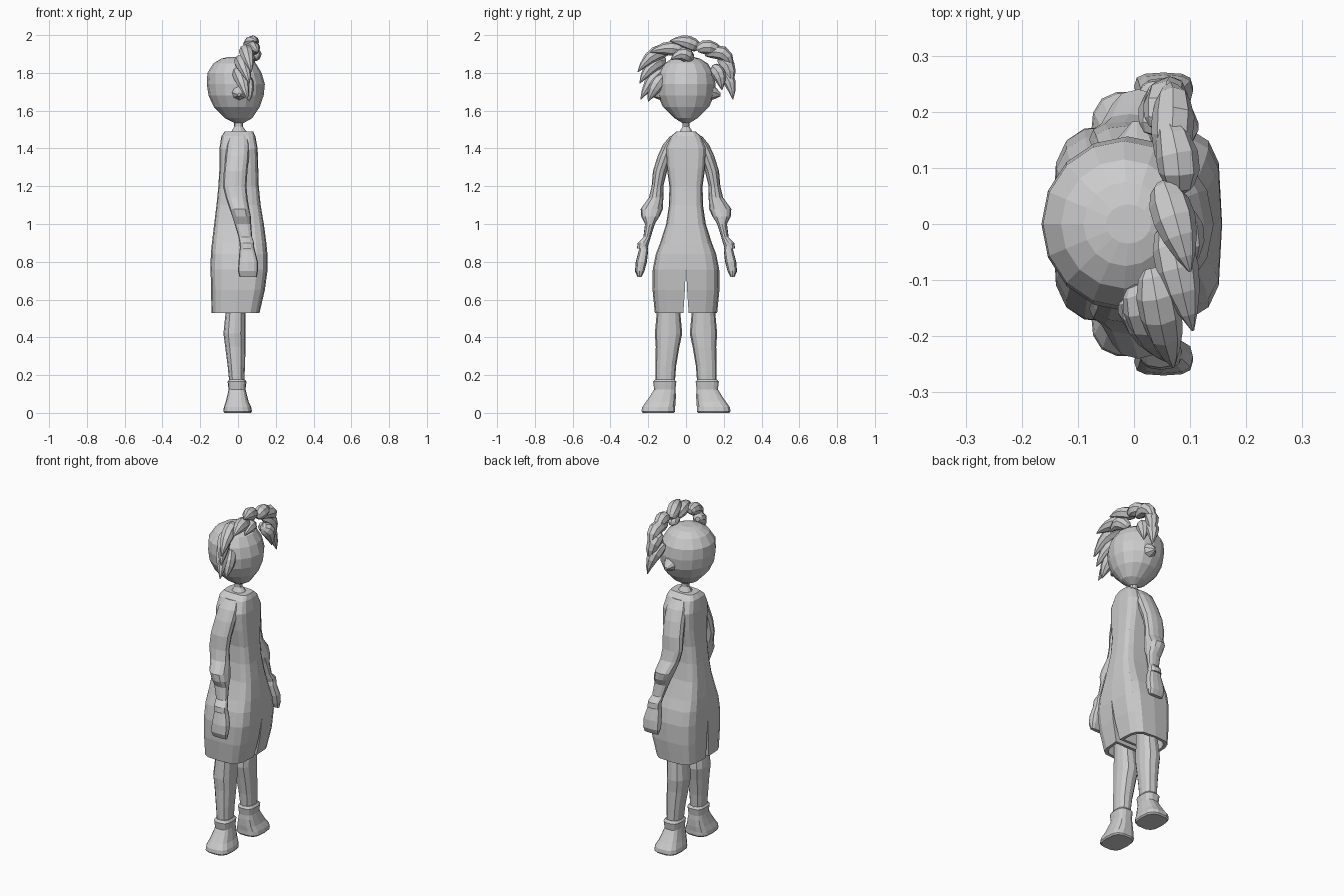
import bpy, bmesh
from math import sin, cos, pi, copysign
from mathutils import Vector


def ring(x0, x1, y0, y1, z, n, e):
    """Superellipse section filling the given x and y range."""
    pts = []
    for i in range(n):
        a = 2 * pi * i / n
        c, s = cos(a), sin(a)
        c = copysign(abs(c) ** (2 / e), c) if abs(c) > 1e-6 else 0
        s = copysign(abs(s) ** (2 / e), s) if abs(s) > 1e-6 else 0
        pts.append(Vector(((x0 + x1) / 2 + c * (x1 - x0) / 2,
                           (y0 + y1) / 2 + s * (y1 - y0) / 2, z)))
    return pts


def skin(name, rings, mirror=False):
    """Bridge a list of point rings, cap both ends, make an object."""
    bm = bmesh.new()
    vs = [[bm.verts.new(p) for p in r] for r in rings]
    n = len(vs[0])
    for a, b in zip(vs, vs[1:]):
        for i in range(n):
            j = (i + 1) % n
            bm.faces.new((a[i], a[j], b[j], b[i]))
    bm.faces.new(vs[0])
    bm.faces.new(vs[-1])
    bmesh.ops.recalc_face_normals(bm, faces=bm.faces)
    me = bpy.data.meshes.new(name)
    bm.to_mesh(me)
    bm.free()
    ob = bpy.data.objects.new(name, me)
    bpy.context.collection.objects.link(ob)
    if mirror:
        m = ob.modifiers.new("Mirror", 'MIRROR')
        m.use_axis = (False, True, False)
    return ob


def loft(name, rows, n=12, e=2.0, mirror=False):
    """rows: (z, x0, x1, y0, y1)"""
    return skin(name, [ring(x0, x1, y0, y1, z, n, e) for z, x0, x1, y0, y1 in rows], mirror)


def sym(rows):
    """(z, x0, x1, half_y) to full rows"""
    return [(z, a, b, -y, y) for z, a, b, y in rows]


# Head, neck and ears
loft("head", sym([
    (1.535, -.02, .03, .02), (1.56, -.07, .075, .06), (1.62, -.128, .115, .122),
    (1.68, -.156, .136, .15), (1.74, -.165, .142, .156), (1.80, -.162, .125, .148),
    (1.85, -.13, .095, .115), (1.875, -.09, .06, .075), (1.885, -.05, .03, .035)]), 16)
loft("neck", sym([(1.45, -.05, .06, .055), (1.49, -.035, .045, .035),
                  (1.515, -.02, .026, .02), (1.57, -.02, .026, .02)]), 10)


def ear_ring(y, r, z):
    return [Vector((.005 + r * cos(i * pi / 4), y, z + r * sin(i * pi / 4))) for i in range(8)]


skin("ear", [ear_ring(.12, .055, 1.705), ear_ring(.155, .032, 1.695),
             ear_ring(.183, .008, 1.685)], True)

# Body of the suit
loft("torso", sym([
    (1.49, -.07, .08, .05), (1.465, -.088, .092, .08), (1.40, -.098, .104, .108),
    (1.30, -.098, .107, .102), (1.20, -.104, .11, .088), (1.10, -.114, .12, .09),
    (1.00, -.126, .137, .105), (.90, -.138, .15, .137), (.84, -.144, .156, .16),
    (.76, -.145, .157, .176)]), 16, 4)


# Wide trouser legs with a centre slit and a hollow hem
def half_ring(z, x0, x1, y, gap):
    return [Vector((p.x, max(p.y, gap), z)) for p in ring(x0, x1, -y, y, z, 16, 4)[:9]]


skin("trouser_leg", [
    half_ring(.76, -.145, .157, .176, .001), half_ring(.65, -.143, .142, .177, .006),
    half_ring(.53, -.14, .114, .165, .014), half_ring(.53, -.122, .096, .148, .03),
    half_ring(.62, -.122, .11, .15, .03)], True)

# Arm with hand
loft("arm", [
    (1.465, -.045, .05, .045, .085), (1.42, -.06, .06, .05, .122), (1.36, -.066, .058, .07, .15),
    (1.28, -.075, .05, .10, .175), (1.20, -.08, .045, .12, .182), (1.14, -.065, .05, .12, .196),
    (1.08, -.045, .06, .122, .24), (1.04, -.03, .068, .14, .237), (1.00, -.018, .07, .165, .217),
    (.93, .003, .075, .187, .226), (.90, .008, .085, .195, .256), (.87, .01, .086, .205, .26)],
    12, 2.3, True)
loft("hand", [
    (.89, .012, .082, .205, .25), (.86, .008, .09, .2, .25), (.80, .003, .105, .207, .266),
    (.75, 0, .105, .22, .27), (.72, .008, .1, .235, .257)], 12, 3, True)

# Lower leg and boot
loft("leg", [
    (.63, -.06, .04, .035, .15), (.53, -.066, .04, .03, .155), (.42, -.077, .04, .02, .165),
    (.35, -.068, .04, .035, .16), (.25, -.055, .037, .052, .162), (.15, -.045, .033, .06, .162)],
    12, 2.4, True)
loft("boot", [
    (.178, -.046, .036, .06, .164), (.165, -.055, .045, .05, .175), (.125, -.05, .04, .055, .17),
    (.10, -.055, .046, .053, .185), (.06, -.065, .056, .053, .212), (.03, -.075, .07, .056, .234),
    (.008, -.078, .074, .056, .237), (0, -.072, .068, .062, .23)], 14, 3, True)


# Hair locks: tapered tubes along a bent path
def lock(name, a, m, b, r=.038):
    a, m, b = Vector(a), Vector(m), Vector(b)
    c = 2 * m - (a + b) / 2
    rings = []
    for t, k in ((0, .35), (.08, .7), (.25, .97), (.45, 1), (.65, .82), (.85, .45), (1, .06)):
        p = a * (1 - t) ** 2 + c * 2 * t * (1 - t) + b * t * t
        d = ((c - a) * (1 - t) + (b - c) * t).normalized()
        u = d.cross(Vector((1, 0, 0))).normalized()
        v = d.cross(u)
        rings.append([p + (u * cos(i * pi / 4) + v * sin(i * pi / 4)) * r * k for i in range(8)])
    skin(name, rings)


locks = [
    ((.05, .07, 1.93), (.075, .0, 1.962), (.10, -.085, 1.97)),
    ((.06, .0, 1.91), (.08, -.09, 1.93), (.105, -.19, 1.91)),
    ((.03, -.08, 1.92), (.05, -.17, 1.895), (.07, -.255, 1.805)),
    ((.0, -.11, 1.87), (.03, -.18, 1.835), (.06, -.245, 1.745)),
    ((-.01, -.12, 1.81), (.02, -.175, 1.765), (.05, -.24, 1.66)),
    ((.03, -.12, 1.78), (.05, -.16, 1.73), (.06, -.2, 1.65)),
    ((.08, .06, 1.92), (.075, .13, 1.935), (.045, .21, 1.89)),
    ((.06, .1, 1.9), (.07, .2, 1.9), (.06, .245, 1.81)),
    ((.04, .17, 1.87), (.06, .225, 1.83), (.07, .235, 1.72)),
    ((.03, .16, 1.81), (.055, .222, 1.77), (.08, .248, 1.66)),
    ((.06, .14, 1.83), (.08, .175, 1.79), (.09, .19, 1.71)),
    ((.06, .03, 1.87), (.09, -.02, 1.9), (.10, -.08, 1.87)),
]
for i, (a, m, b) in enumerate(locks):
    lock(f"hair_lock_{i + 1}", a, m, b)
